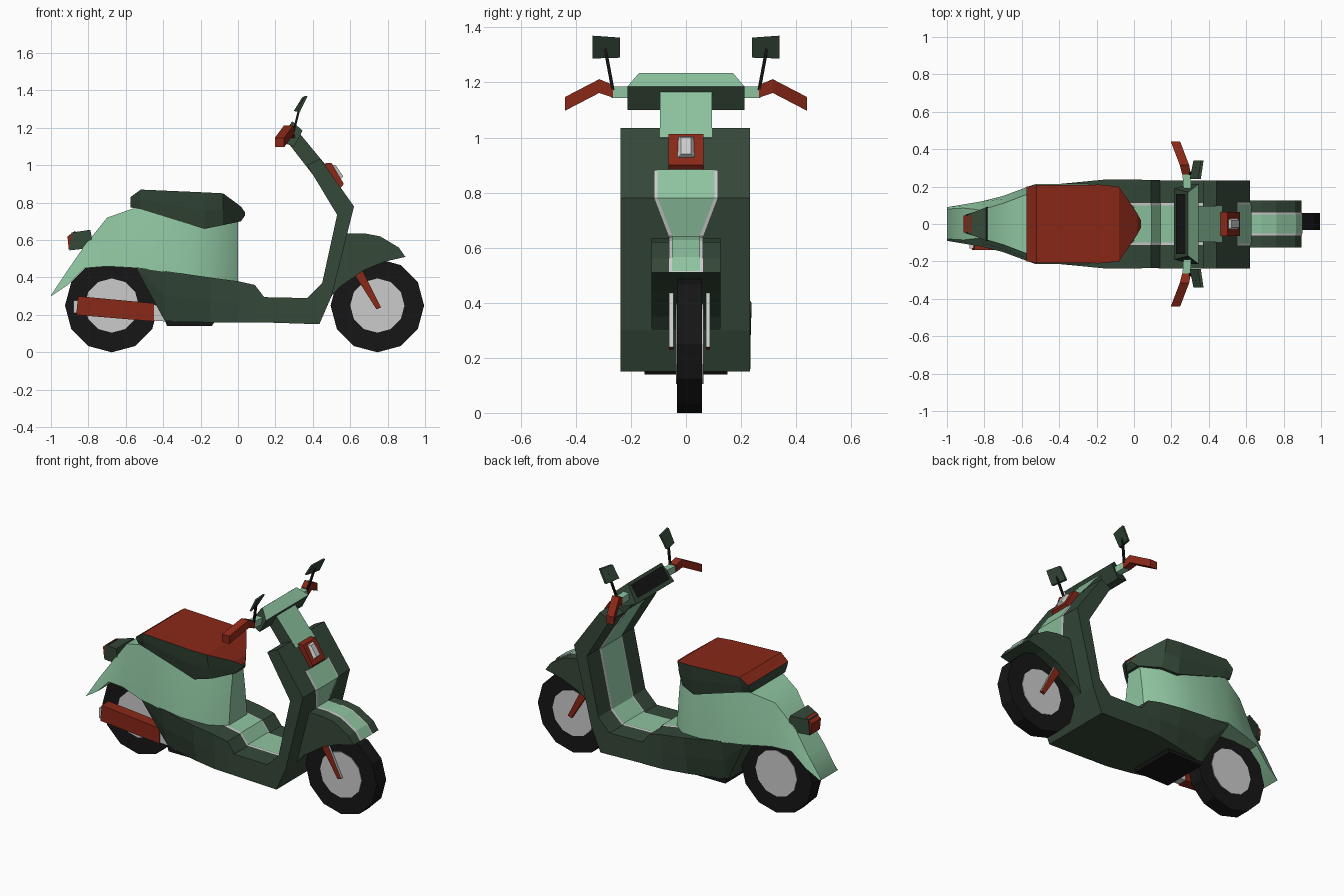
import bpy, bmesh, math
from mathutils import Vector

if "Cube" in bpy.data.objects:
    bpy.data.objects.remove(bpy.data.objects["Cube"])

PALETTE = {"mint": (.27, .55, .35, 1), "dark": (.035, .065, .04, 1),
           "red": (.25, .021, .009, 1), "black": (.008, .008, .008, 1)}
MATS = {}
for key, col in PALETTE.items():
    MATS[key] = bpy.data.materials.new(key + "_paint")
    MATS[key].diffuse_color = col


def loft(name, rings, paint=None, smooth=None):
    """Skin rings of points, cap the ends; paint is a colour or a function of the face normal."""
    bm = bmesh.new()
    vr = [[bm.verts.new(p) for p in ring] for ring in rings]
    n = len(vr[0])
    for a, b in zip(vr, vr[1:]):
        for i in range(n):
            j = (i + 1) % n
            bm.faces.new((a[i], a[j], b[j], b[i]))
    bm.faces.new(vr[0])
    bm.faces.new(vr[-1])
    return finish(name, bm, paint, smooth)


def finish(name, bm, paint, smooth=None):
    bmesh.ops.recalc_face_normals(bm, faces=bm.faces)
    me = bpy.data.meshes.new(name)
    bm.normal_update()
    slots = []
    for f in bm.faces:
        c = paint(f.normal) if callable(paint) else paint
        if c not in slots:
            slots.append(c)
        f.material_index = slots.index(c)
    bm.to_mesh(me)
    bm.free()
    if slots != [None]:
        for c in slots:
            me.materials.append(MATS.get(c))
    if smooth:
        me.shade_smooth()
        me.set_sharp_from_angle(angle=math.radians(smooth))
    ob = bpy.data.objects.new(name, me)
    bpy.context.collection.objects.link(ob)
    return ob


def prism(name, pts, y0, y1, paint=None):
    return loft(name, [[(x, y, z) for x, z in pts] for y in (y0, y1)], paint)


def ribbon(name, path, d, paint=None, extra=0):
    """Flat strip following (x, z, half width) points, lifted by d from the surface."""
    bm = bmesh.new()
    rows = []
    for i, (x, z, w) in enumerate(path):
        a, b = path[max(i - 1, 0)], path[min(i + 1, len(path) - 1)]
        t = Vector((b[0] - a[0], b[1] - a[1])).normalized() * d
        rows.append([bm.verts.new((x - t.y, s * (w + extra), z + t.x)) for s in (-1, 1)])
    for a, b in zip(rows, rows[1:]):
        bm.faces.new((a[0], b[0], b[1], a[1]))
    return finish(name, bm, paint)


def striped(name, path):
    ribbon(name + "_edging", path, .004, None, .012)
    ribbon(name, path, .008, "mint")


def hull(name, stations, paint, smooth=None):
    """Body from (x, top z, bottom z, top half width, bottom half width) stations."""
    rings = []
    for x, zt, zb, wt, wb in stations:
        zm, wm = zt * .5 + zb * .5, max(wt, wb) * .6 + min(wt, wb) * .4
        rings.append([(x, wt, zt), (x, wm, zm), (x, wb, zb),
                      (x, -wb, zb), (x, -wm, zm), (x, -wt, zt)])
    return loft(name, rings, paint, smooth)


def disc(name, x, r, half, paint=None):
    angs = [math.tau * i / 12 for i in range(12)]
    prism(name, [(x + r * math.sin(a), .25 + r * math.cos(a)) for a in angs],
          .013 - half, .013 + half, paint)


# Wheels
for side, wx in (("front", .745), ("rear", -.675)):
    disc(side + "_tyre", wx, .25, .046, "black")
    disc(side + "_rim", wx, .145, .05)

# Leg shield, footboard and belly
prism("leg_shield", [(.37, 1.0), (.44, 1.035), (.62, .78), (.50, .30), (.435, .15), (.13, .16),
                     (.13, .295), (.37, .29), (.45, .37), (.53, .735)], -.237, .233, "dark")
hull("footboard", [(.14, .295, .16, .235, .235), (.09, .36, .16, .235, .235),
                   (0, .38, .16, .238, .23), (-.15, .40, .16, .238, .20),
                   (-.39, .435, .165, .215, .14), (-.54, .45, .44, .20, .19)], "dark")
prism("belly_pan", [(-.39, .17), (-.12, .17), (-.14, .14), (-.38, .14)], -.15, .15, "black")
striped("floor_mat", [(-.02, .38, .1), (.09, .36, .1), (.14, .297, .1), (.37, .292, .1),
                      (.45, .37, .1), (.53, .735, .1), (.37, 1.0, .083), (.29, 1.11, .083)])

# Front fender with the stripe running up the shield
prism("front_fender", [(.53, .635), (.68, .635), (.76, .62), (.86, .56), (.895, .51), (.785, .485),
                       (.675, .44), (.545, .35), (.49, .29)], -.125, .125, "dark")
striped("front_stripe", [(.55, .88, .103), (.62, .78, .103), (.584, .64, .05), (.68, .635, .05),
                         (.76, .62, .05), (.86, .56, .05), (.895, .51, .05)])

# Headlight
prism("headlight_box", [(.45, 1.01), (.50, 1.012), (.566, .90), (.55, .88)], -.063, .063, "red")
loft("headlight_lens", [[(.495, s * .033, 1.005), (.548, s * .033, .925)] +
                        [(.563, s * .018, .94), (.522, s * .018, 1.0)] for s in (-1, 1)])

# Neck and handlebar head
prism("neck", [(.26, 1.13), (.33, 1.17), (.47, 1.0), (.40, .95)], -.095, .095,
      lambda n: "mint" if n.x > .3 else "dark")
loft("handlebar_head", [[(.29, s * .17, 1.235), (.345, s * .213, 1.185), (.30, s * .213, 1.10),
                         (.215, s * .19, 1.13)] for s in (-1, 1)],
     lambda n: "mint" if n.x > .3 and n.z > .3 else "dark")
ribbon("dashboard", [(.229, 1.15, .16), (.28, 1.221, .16)], .005, "black")

# Paired parts: bars, grips, mirrors, fork
for s, side in ((1, "left"), (-1, "right")):
    def square(x, y, z, r=.021):
        return [(x - r, s * y, z - r), (x + r, s * y, z - r),
                (x + r, s * y, z + r), (x - r, s * y, z + r)]

    loft(side + "_bar", [square(.285, .19, 1.165), square(.28, .27, 1.165)], "mint")
    loft(side + "_grip", [square(.28, .265, 1.168, .023), square(.27, .315, 1.187, .025),
                          square(.222, .44, 1.122, .025)], "red")
    loft(side + "_mirror_stalk",
         [[(x + a, s * y + b, z) for a, b in ((-.006, -.006), (.006, -.006), (.006, .006), (-.006, .006))]
          for x, y, z in ((.295, .265, 1.17), (.335, .295, 1.33))], "black")
    loft(side + "_mirror",
         [[(.305 + o, s * .24, 1.29), (.325 + o, s * .34, 1.287),
           (.365 + o, s * .34, 1.37), (.35 + o, s * .24, 1.363)] for o in (-.007, .007)], "dark")
    y = .013 + s * .067
    prism(side + "_fork", [(.62, .42), (.665, .44), (.765, .24), (.74, .23)], y - .008, y + .008,
          lambda n: None if n.x > .5 else "red")

# Rear shell with nose under the seat and tail over the wheel
hull("rear_shell", [(.0, .71, .38, .05, .09), (-.09, .70, .385, .13, .17),
                    (-.25, .70, .41, .17, .215), (-.53, .78, .45, .175, .213),
                    (-.70, .72, .46, .11, .15), (-.82, .57, .45, .075, .12),
                    (-.91, .44, .36, .085, .105), (-1.0, .305, .30, .08, .09)], "mint", 40)

# Seat
hull("seat", [(-.575, .83, .775, .20, .17), (-.52, .87, .765, .208, .18), (-.18, .855, .66, .21, .18),
              (-.08, .85, .68, .20, .15), (.015, .78, .70, .06, .05), (.037, .75, .73, .02, .02)],
     lambda n: "red" if n.z > .3 else "dark")

# Tail light
loft("tail_light_housing", [[(-.89, s * .05, .64), (-.79, s * .09, .655), (-.77, s * .09, .56),
                             (-.90, s * .05, .545)] for s in (-1, 1)], "dark")
prism("tail_light", [(-.912, .62), (-.87, .65), (-.86, .56), (-.905, .55)], -.045, .045, "red")

# Exhaust
prism("exhaust", [(-.855, .30), (-.45, .262), (-.45, .165), (-.865, .20)], -.14, -.07, "red")
prism("exhaust_tip", [(-.85, .28), (-.88, .275), (-.88, .21), (-.85, .21)], -.13, -.085)
prism("exhaust_pipe", [(-.46, .26), (-.43, .25), (-.385, .165), (-.46, .17)], -.135, -.075)

for m in bpy.data.materials:
    if m.users and not m.is_grease_pencil:
        m.use_nodes = True
        m.node_tree.nodes["Principled BSDF"].inputs["Base Color"].default_value = m.diffuse_color
